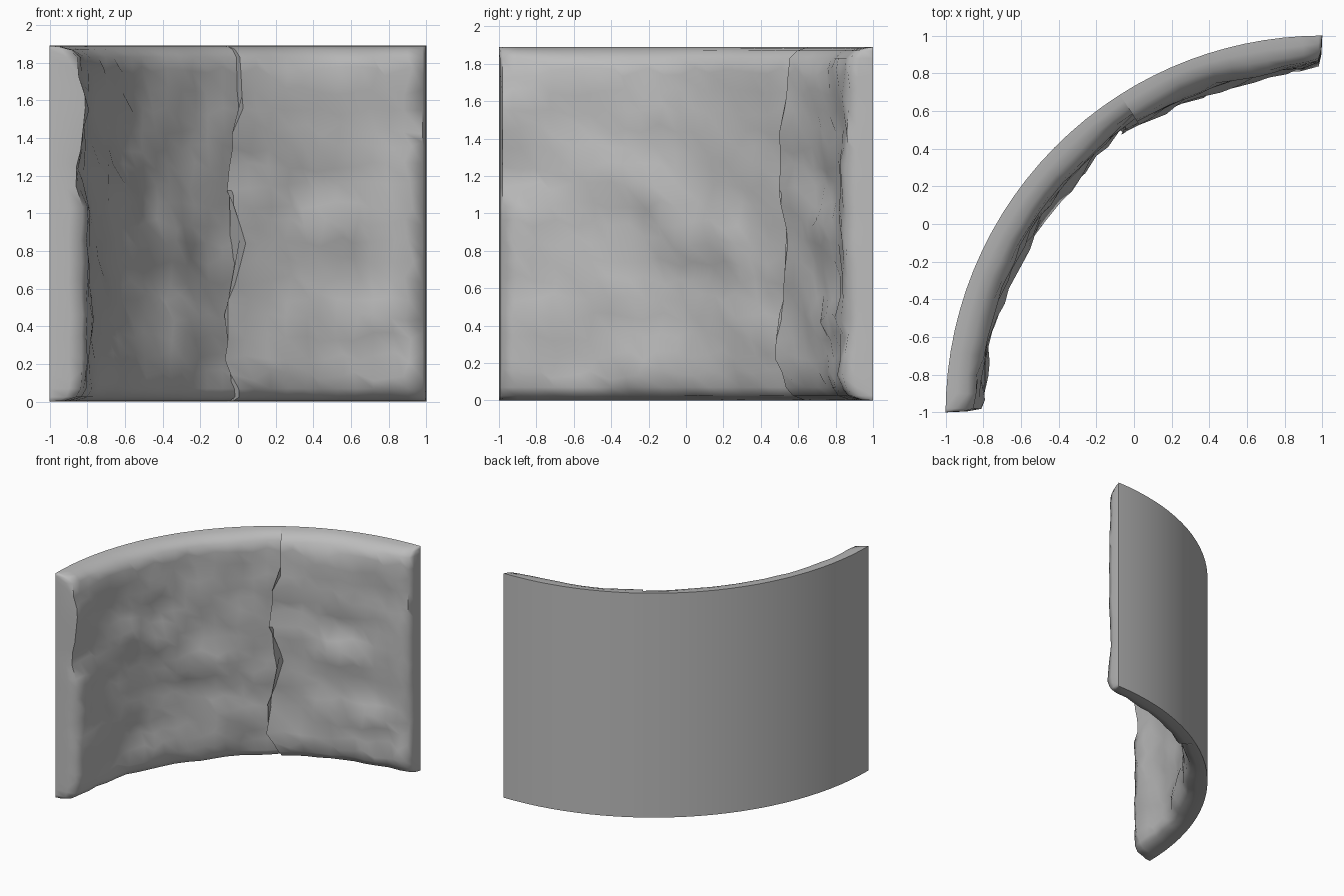
import bpy, bmesh, math, random
from mathutils import Vector, noise

if "Cube" in bpy.data.objects:
    bpy.data.objects.remove(bpy.data.objects["Cube"])

HEIGHT, OUTER, SEAM = 1.89, 2.0, 57.5
CENTRE = Vector((1, -1, 0))
ROWS = 17

stone = bpy.data.materials.new("grey_stone")
stone.use_nodes = True
stone.diffuse_color = (0.5, 0.5, 0.5, 1)
stone.node_tree.nodes["Principled BSDF"].inputs["Base Color"].default_value = (0.5, 0.5, 0.5, 1)


def polar(degrees, radius, z):
    a = math.radians(degrees)
    return CENTRE + Vector((-radius * math.cos(a), radius * math.sin(a), z))


def interpolate(table, t):
    for (a, va), (b, vb) in zip(table, table[1:]):
        if t <= b:
            return va + (vb - va) * (t - a) / (b - a)
    return table[-1][1]


def finish(bm, name):
    bmesh.ops.recalc_face_normals(bm, faces=bm.faces)
    mesh = bpy.data.meshes.new(name)
    bm.to_mesh(mesh)
    bm.free()
    mesh.materials.append(stone)
    obj = bpy.data.objects.new(name, mesh)
    bpy.context.collection.objects.link(obj)
    bpy.ops.object.select_all(action='DESELECT')
    obj.select_set(True)
    bpy.context.view_layer.objects.active = obj
    bpy.ops.object.shade_smooth_by_angle(angle=math.radians(62))


# Rounded lips: height, share of full thickness
TOP_LIP = [(HEIGHT, 0), (1.885, 0.3), (1.87, 0.6), (1.83, 0.87)]
BOTTOM_LIP = [(0.07, 0.95), (0.025, 0.8), (0.004, 0.45), (0, 0)]
# Rounded outer ends: degrees from the end, share of full thickness
END_ROLL = [(0, 0), (0.15, 0.55), (0.6, 0.9), (3, 1)]
# Ragged seam edge: height, sideways shift
EDGE = [(0, 0.02), (0.1, -0.03), (0.25, -0.11), (0.35, -0.07), (0.45, -0.09), (0.6, -0.04),
        (0.85, 0.02), (1.0, -0.03), (1.15, -0.09), (1.3, -0.05), (1.45, -0.06), (1.5, 0), (1.9, 0)]
# Mean inner radius by angle
RIGHT_RADIUS = [(0, 1.81), (15, 1.825), (45, 1.82), (SEAM, 1.87)]
LEFT_RADIUS = [(SEAM, 1.83), (75, 1.82), (90, 1.85)]
# Lumps and hollows: angle, height, half width, half height, depth
LUMPS = [(6, 1.22, 7, 0.12, -0.035), (17, 1.25, 6, 0.11, 0.04), (28, 1.12, 4.5, 0.14, 0.045),
         (35, 1.12, 4, 0.1, -0.03), (6, 1.71, 7, 0.07, -0.03), (38, 0.87, 11, 0.1, 0.03),
         (12, 0.6, 10, 0.25, 0.015), (46, 0.42, 8, 0.09, 0.035), (25, 0.2, 9, 0.1, 0.025),
         (61.5, 1.11, 4, 0.12, 0.045), (69, 0.93, 10, 0.09, 0.03), (71, 1.14, 6, 0.09, -0.025),
         (80, 0.42, 8, 0.09, 0.03), (61, 0.2, 4, 0.13, 0.03), (66, 0.44, 5, 0.08, 0.025)]


def relief(angle, z):
    """Rock relief, positive towards the room."""
    p = Vector((angle * 0.12, z * 5, 4.3))
    depth = 0.03 * noise.noise(p) + 0.02 * noise.noise(p * 2.1)
    for ca, cz, wa, wz, amount in LUMPS:
        falloff = max(0, 1 - ((angle - ca) / wa) ** 2) * max(0, 1 - ((z - cz) / wz) ** 2)
        depth += amount * math.sqrt(falloff)
    return depth


def rock_slab(name, columns_at, radii, seam_shift, seam_column):
    """columns_at lists (angle, share); the seam side gets a flat face."""
    rng = random.Random(7)
    face_rows = [(1.75 - 1.61 * i / (ROWS - 1), 1.0) for i in range(ROWS)]
    bm = bmesh.new()
    columns = []
    for c, (angle, col_share) in enumerate(columns_at):
        inner = 2 < c < len(columns_at) - 3
        column = []
        for z, row_share in TOP_LIP + face_rows + BOTTOM_LIP:
            a = angle
            if row_share == 1.0:
                z += rng.uniform(-0.03, 0.03)
                a += rng.uniform(-0.9, 0.9) if inner else 0
            if seam_shift and c < 3:
                a += math.degrees(interpolate(EDGE, z) / 1.6) * (1 - c / 3) * row_share
            radius = interpolate(radii, a) if a > radii[0][0] else radii[0][1]
            radius -= relief(a, z)
            radius = OUTER + (radius - OUTER) * row_share * col_share
            column.append(bm.verts.new(polar(a, radius, z)))
        columns.append(column)
    for a, b in zip(columns, columns[1:]):
        for k in range(len(a) - 1):
            bm.faces.new((a[k], a[k + 1], b[k + 1], b[k]))
        # Smooth curved back
        bm.faces.new((a[0], b[0], b[-1], a[-1]))
    bm.faces.new(columns[seam_column])
    finish(bm, name)


right_columns = END_ROLL + [(3 + (SEAM - 3) * i / 17, 1) for i in range(1, 18)]
left_columns = [(SEAM + (87 - SEAM) * i / 10, 1) for i in range(10)]
left_columns += [(90 - d, share) for d, share in reversed(END_ROLL)]
rock_slab("right_rock_slab", right_columns, RIGHT_RADIUS, False, -1)
rock_slab("left_rock_slab", left_columns, LEFT_RADIUS, True, 0)
